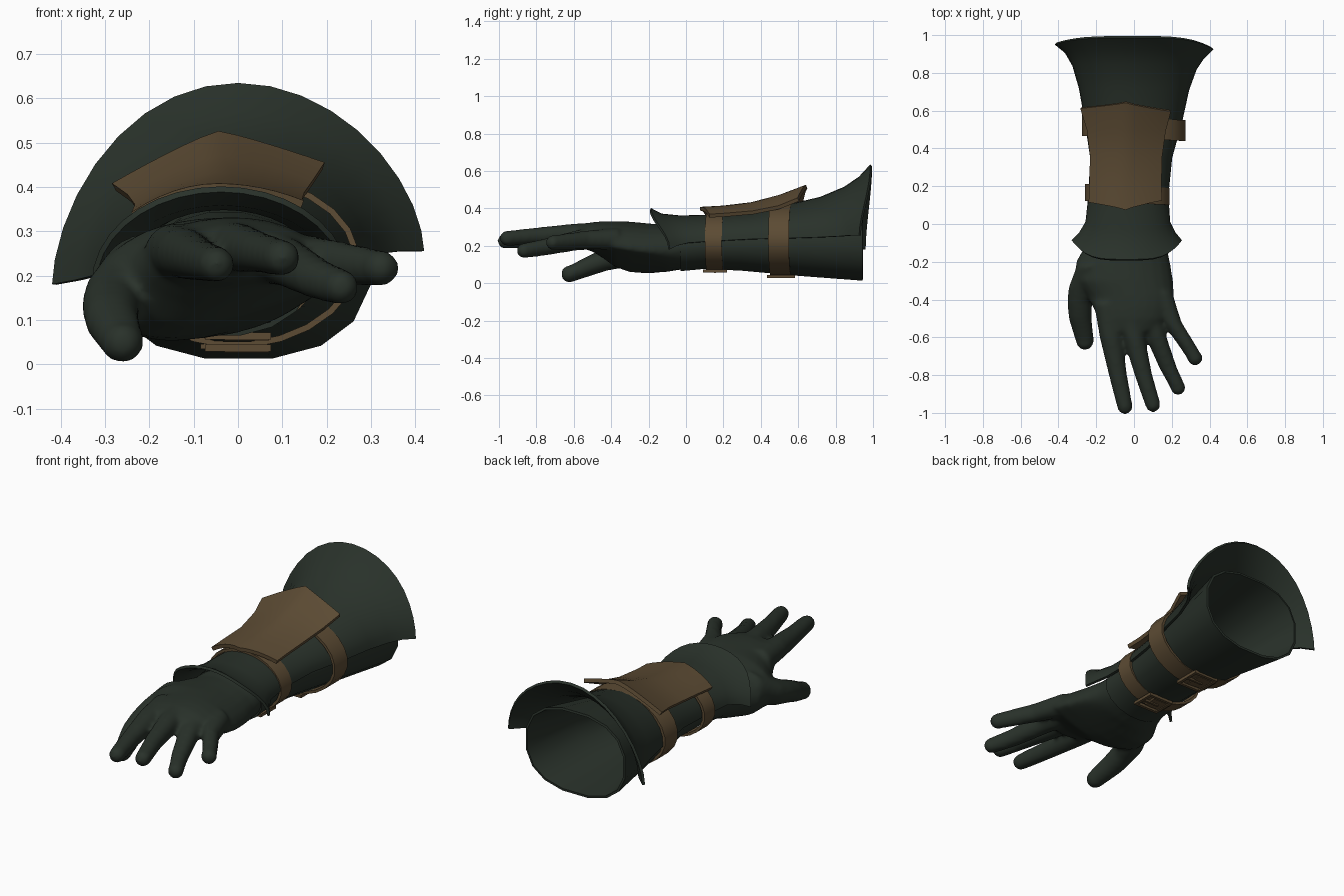
import bpy, bmesh, math
from mathutils import Matrix, Vector

cube = bpy.data.objects.get("Cube")
if cube:
    bpy.data.objects.remove(cube, do_unlink=True)


def material(name, rgb):
    m = bpy.data.materials.new(name)
    m.use_nodes = True
    m.diffuse_color = (*rgb, 1)
    m.node_tree.nodes["Principled BSDF"].inputs["Base Color"].default_value = (*rgb, 1)
    return m


GREEN = material("dark green cloth", (0.022, 0.031, 0.023))
BROWN = material("brown leather", (0.108, 0.071, 0.034))


def add_rows(bm, rows, wrap=False, caps=False):
    """Skin a list of point rows with quads."""
    vs = [[bm.verts.new(p) for p in row] for row in rows]
    n = len(rows[0])
    for a, b in zip(vs, vs[1:]):
        for i in range(n if wrap else n - 1):
            j = (i + 1) % n
            bm.faces.new((a[i], a[j], b[j], b[i]))
    if caps:
        bm.faces.new(vs[0])
        bm.faces.new(vs[-1])


def finish(name, bm, mat, thickness=0, angle=40):
    bmesh.ops.recalc_face_normals(bm, faces=bm.faces)
    me = bpy.data.meshes.new(name)
    bm.to_mesh(me)
    bm.free()
    me.materials.append(mat)
    ob = bpy.data.objects.new(name, me)
    bpy.context.collection.objects.link(ob)
    bpy.ops.object.select_all(action="DESELECT")
    ob.select_set(True)
    bpy.context.view_layer.objects.active = ob
    if thickness:
        mod = ob.modifiers.new("thickness", "SOLIDIFY")
        mod.thickness = thickness
        mod.offset = 0
        bpy.ops.object.modifier_apply(modifier=mod.name)
    bpy.ops.object.shade_smooth_by_angle(angle=math.radians(angle))
    return ob


def ring(y, x0, x1, z0, z1, n=16, upper=1, lower=1, lift=0, skew=0):
    """Closed oval across the arm: halves squared below 1, lift raises the +x underside."""
    row = []
    for i in range(n):
        a = 2 * math.pi * (i + 0.5) / n
        c, s = math.cos(a), math.sin(a)
        power = upper if s > 0 else lower
        c, s = (math.copysign(abs(v) ** power, v) for v in (c, s))
        x = (x0 + x1 + c * (x1 - x0)) / 2
        z = (z0 + z1 + s * (z1 - z0)) / 2 + lift * max(0, -s) * (c + 0.6)
        row.append(Vector((x, y + skew * x, z)))
    return row


def arch(yc, yl, yr, x0, x1, zl, zr, zt, power, n=18):
    """Open arch over the arm, its ends swept along y."""
    row = []
    for i in range(n + 1):
        a = math.pi * i / n
        u = -math.cos(a)
        base = zl + (zr - zl) * (u + 1) / 2
        row.append(((x0 + x1 + u * (x1 - x0)) / 2, yc + ((yr if u > 0 else yl) - yc) * u ** 4,
                    base + (zt - base) * math.sin(a) ** power))
    return row


def ridge(yc, yl, yr, x0, x1, zl, zr, zt, power, n=12):
    """Roof-like row that peaks in the middle."""
    row = []
    for i in range(n + 1):
        u = 2 * i / n - 1
        base = zr if u > 0 else zl
        row.append(((x0 + x1 + u * (x1 - x0)) / 2, yc + ((yr if u > 0 else yl) - yc) * abs(u) ** 0.8,
                    zt + (base - zt) * abs(u) ** power))
    return row


# Hand: palm and tapering fingers fused into one skin
bm = bmesh.new()
palm = [(0, -.225, .155, .075, .322, 0), (-.1, -.25, .168, .045, .312, .03),
        (-.2, -.307, .192, .028, .32, .06), (-.3, -.315, .209, .034, .33, .07),
        (-.38, -.25, .214, .065, .332, .06), (-.44, -.217, .197, .115, .332, .04),
        (-.5, -.192, .172, .16, .327, .02), (-.57, -.145, .112, .19, .31, 0)]
add_rows(bm, [ring(*s[:5], n=24, lift=s[5]) for s in palm], True, True)
fingers = [
    [(-.145, -.42, .255, .065), (-.122, -.6, .25, .058), (-.085, -.8, .235, .047), (-.048, -.968, .225, .041)],
    [(-.04, -.42, .265, .065), (0, -.6, .263, .056), (.05, -.8, .252, .046), (.1, -.957, .24, .041)],
    [(.06, -.4, .25, .065), (.11, -.58, .23, .055), (.18, -.76, .192, .046), (.233, -.866, .174, .041)],
    [(.14, -.36, .235, .06), (.2, -.52, .233, .051), (.28, -.64, .222, .045), (.323, -.71, .217, .041)],
    [(-.21, -.22, .21, .09), (-.27, -.34, .155, .075), (-.287, -.42, .13, .063),
     (-.285, -.5, .1, .059), (-.26, -.622, .049, .047)],
]
for path in fingers:
    add_rows(bm, [ring(y, x - r * 1.04, x + r * 1.04, z - r, z + r) for x, y, z, r in path], True, True)
    x, y, z, r = path[-1]
    bmesh.ops.create_uvsphere(bm, u_segments=14, v_segments=10, radius=r,
                              matrix=Matrix.Translation((x, y, z)))
hand = finish("hand", bm, GREEN)
mod = hand.modifiers.new("fuse", "REMESH")
mod.mode, mod.voxel_size, mod.use_smooth_shade = "VOXEL", 0.012, True
bpy.ops.object.modifier_apply(modifier=mod.name)
mod = hand.modifiers.new("soften", "SMOOTH")
mod.factor, mod.iterations = 0.5, 8
bpy.ops.object.modifier_apply(modifier=mod.name)
bpy.ops.object.shade_smooth()

# Forearm sleeve, open at the back
bm = bmesh.new()
sleeve = [(.945, -.295, .298, .016, .46, .82), (.6, -.245, .242, .042, .40, .97), (.3, -.205, .178, .07, .355, 1),
          (.1, -.215, .158, .08, .34, 1), (-.03, -.228, .16, .068, .32, 1)]
add_rows(bm, [ring(*s[:5], upper=s[5], lower=s[5]) for s in sleeve], True)
finish("sleeve", bm, GREEN, 0.012)

# Upper guard with flared cuff and turned-up wrist edge
bm = bmesh.new()
guard = [(-.19, -.09, -.09, -.325, .248, .18, .18, .395, 1),
         (-.13, -.05, -.05, -.285, .215, .2, .2, .365, 1),
         (-.03, .01, .01, -.25, .185, .21, .215, .355, 1),
         (.15, .15, .15, -.235, .175, .21, .225, .36, 1),
         (.35, .35, .35, -.225, .195, .21, .235, .372, 1),
         (.55, .55, .55, -.255, .25, .205, .24, .415, 1),
         (.72, .72, .71, -.285, .285, .2, .245, .455, 1),
         (.85, .84, .82, -.32, .325, .2, .25, .51, 1.05),
         (.93, .91, .88, -.36, .365, .19, .255, .565, 1.1),
         (.99, .955, .93, -.415, .415, .18, .255, .63, 1.2)]
add_rows(bm, [arch(*s) for s in guard])
finish("upper_guard", bm, GREEN, 0.014)

# Leather panel on the back of the forearm, with a central ridge
bm = bmesh.new()
panel = [(.075, .115, .125, -.235, .145, .335, .36, .398, 2),
         (.2, .21, .21, -.232, .142, .342, .365, .405, 1.8),
         (.35, .36, .36, -.228, .146, .352, .378, .423, 1.5),
         (.5, .5, .495, -.245, .165, .375, .405, .462, 1.3),
         (.645, .615, .6, -.28, .193, .4, .447, .517, 1.15)]
add_rows(bm, [ridge(*s) for s in panel])
finish("leather_panel", bm, BROWN, 0.02)


def bar(bm, size, loc):
    bmesh.ops.create_cube(bm, size=1, matrix=Matrix.Translation(loc) @ Matrix.Diagonal((*size, 1)))


# Straps around the arm, each with a buckle underneath
for label, y, half, oval in (("wrist", .155, .045, (-.255, .183, .07, .372)),
                             ("forearm", .508, .055, (-.272, .268, .043, .418))):
    bm = bmesh.new()
    add_rows(bm, [ring(y + d, *oval, n=24, lower=1.06, skew=-.05) for d in (-half, half)], True)
    finish(label + "_strap", bm, BROWN, 0.014)
    bm = bmesh.new()
    z, w = oval[2] - 0.006, half + 0.012
    for side in (-1, 1):
        bar(bm, (.15, .016, .016), (0, y + side * w, z))
        bar(bm, (.016, 2 * w, .016), (side * .067, y, z))
    bar(bm, (.1, .012, .012), (.02, y, z - .004))
    finish(label + "_buckle", bm, BROWN)
    bm = bmesh.new()
    bar(bm, (.11, half * 1.7, .012), (-.03, y, z + .003))
    finish(label + "_strap_end", bm, BROWN)
